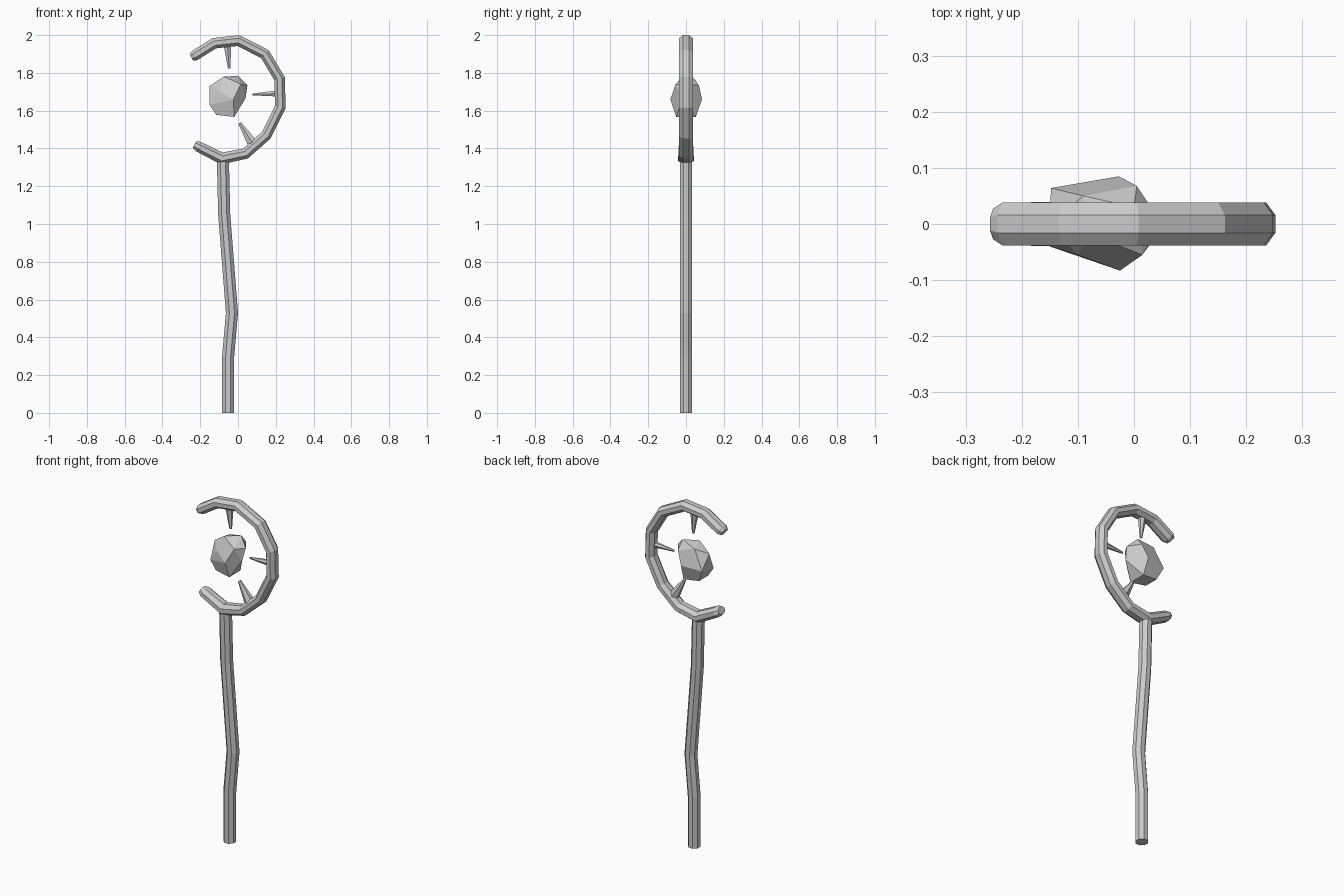
import bpy, bmesh, math
from mathutils import Vector

cube = bpy.data.objects.get("Cube")
if cube:
    bpy.data.objects.remove(cube)

grey = bpy.data.materials.new("plain grey")
grey.use_nodes = True
colour = (0.6, 0.6, 0.6, 1)
grey.diffuse_color = colour
grey.node_tree.nodes["Principled BSDF"].inputs["Base Color"].default_value = colour


def finish(name, bm):
    bmesh.ops.recalc_face_normals(bm, faces=bm.faces[:])
    mesh = bpy.data.meshes.new(name)
    bm.to_mesh(mesh)
    bm.free()
    mesh.materials.append(grey)
    obj = bpy.data.objects.new(name, mesh)
    bpy.context.collection.objects.link(obj)
    return obj


def sweep(name, path, in_plane, depth, sides=8):
    """Mitred tube along (x, z, scale) points; sizes are half widths across flats."""
    bm = bmesh.new()
    pts = [Vector((x, 0, z)) for x, z, s in path]
    fit = 1 / math.cos(math.pi / sides)
    rings = []
    for i, p in enumerate(pts):
        before = (p - pts[i - 1]).normalized() if i else None
        after = (pts[i + 1] - p).normalized() if i < len(pts) - 1 else None
        before, after = before or after, after or before
        tangent = (before + after).normalized()
        normal = Vector((-tangent.z, 0, tangent.x))
        mitre = 1 / tangent.dot(after)
        ring = []
        for k in range(sides):
            a = 2 * math.pi * (k + 0.5) / sides
            offset = normal * math.cos(a) * in_plane * mitre
            offset += Vector((0, math.sin(a) * depth, 0))
            ring.append(bm.verts.new(p + offset * fit * path[i][2]))
        rings.append(ring)
    for r, s in zip(rings, rings[1:]):
        for k in range(sides):
            j = (k + 1) % sides
            bm.faces.new((r[k], r[j], s[j], s[k]))
    bm.faces.new(rings[0])
    bm.faces.new(rings[-1])
    return finish(name, bm)


# Bent shaft
sweep("shaft", [(-0.053, 0, 1), (-0.053, 0.29, 1), (-0.032, 0.53, 1),
                (-0.073, 1.05, 1), (-0.08, 1.34, 1)], 0.032, 0.033)

# Open crescent head with blunted tips
sweep("crescent", [(-0.247, 1.882, 0.72), (-0.229, 1.892, 1), (-0.125, 1.957, 1),
                   (0.003, 1.971, 1), (0.142, 1.9, 1), (0.22, 1.77, 1),
                   (0.224, 1.62, 1), (0.15, 1.47, 1), (0.04, 1.373, 1),
                   (-0.085, 1.347, 1.08), (-0.21, 1.41, 1),
                   (-0.23, 1.421, 0.72)], 0.028, 0.038)

# Tapered prongs pointing at the stone
prongs = {"upper_prong": ((-0.056, 1.955), (-0.047, 1.823), 0.021),
          "side_prong": ((0.21, 1.691), (0.077, 1.686), 0.016),
          "lower_prong": ((0.078, 1.425), (0.009, 1.535), 0.027)}
for name, (base, tip, width) in prongs.items():
    sweep(name, [(*base, 1), (*tip, 0.3)], width, width * 0.9, 6)

# Faceted stone: rough convex block
stone = [(-0.025, -0.083, 1.66), (-0.1, -0.055, 1.705), (0.015, -0.055, 1.74),
         (-0.075, -0.02, 1.78), (0.0, 0.03, 1.785), (0.05, 0, 1.735),
         (0.04, -0.02, 1.665), (-0.02, -0.052, 1.567), (-0.115, -0.04, 1.578),
         (-0.15, -0.04, 1.63), (-0.15, 0, 1.73), (-0.027, 0.085, 1.66),
         (-0.148, 0.064, 1.65), (0.005, 0.068, 1.735), (-0.02, 0.052, 1.567),
         (-0.115, 0.045, 1.578), (-0.09, 0.05, 1.76)]
bm = bmesh.new()
for co in stone:
    bm.verts.new(co)
bmesh.ops.convex_hull(bm, input=bm.verts[:])
bmesh.ops.dissolve_limit(bm, angle_limit=math.radians(12),
                         verts=bm.verts[:], edges=bm.edges[:])
finish("stone", bm)
